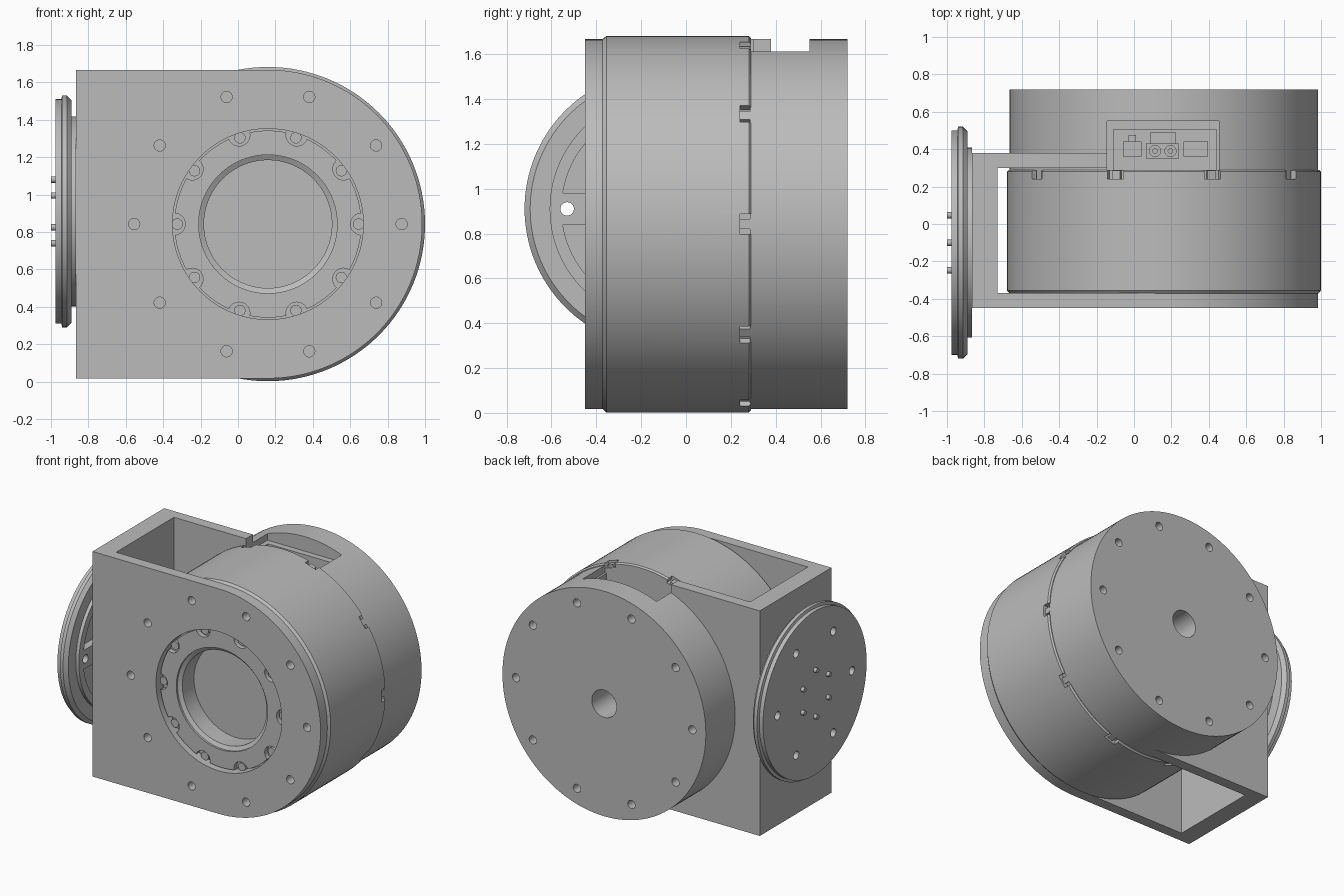
import bpy, bmesh
from math import sin, cos, tau, radians, asin

if "Cube" in bpy.data.objects:
    bpy.data.objects.remove(bpy.data.objects["Cube"])

grey = bpy.data.materials.new("housing_grey")
grey.use_nodes = True
colour = (0.5, 0.5, 0.5, 1)
grey.diffuse_color = colour
grey.node_tree.nodes["Principled BSDF"].inputs["Base Color"].default_value = colour

CX, CZ = 0.16, 0.842          # main axis, running along y
FY, FZ = -0.10, 0.91          # flange axis, running along x
R_CASE, R_DRUM = 0.825, 0.84
MAIN, SIDE = (CX, CZ), (FY, FZ)
TEN = [i * tau / 10 for i in range(10)]
SIX = [i * tau / 6 for i in range(6)]


def polar(centre, r, a):
    return centre[0] + r * cos(a), centre[1] + r * sin(a)


def circle(centre, r, n=96):
    return [polar(centre, r, i * tau / n) for i in range(n)]


def rect(x0, x1, y0, y1):
    return [(x0, y0), (x1, y0), (x1, y1), (x0, y1)]


def skin(bm, axis, rings):
    """Bridge 2D outlines placed along an axis and cap both ends."""
    place = {"X": lambda p, h: (h, p[0], p[1]),
             "Y": lambda p, h: (p[0], h, p[1]),
             "Z": lambda p, h: (p[0], p[1], h)}[axis]
    loops = [[bm.verts.new(place(p, h)) for p in pts] for pts, h in rings]
    n = len(loops[0])
    for a, b in zip(loops, loops[1:]):
        for i in range(n):
            j = (i + 1) % n
            bm.faces.new((a[i], a[j], b[j], b[i]))
    bm.faces.new(loops[0])
    bm.faces.new(loops[-1])


def prism(bm, axis, pts, h0, h1):
    skin(bm, axis, [(pts, h0), (pts, h1)])


def lathe(bm, axis, centre, profile, n=128):
    skin(bm, axis, [(circle(centre, r, n), h) for r, h in profile])


def finish(name, bm):
    bmesh.ops.recalc_face_normals(bm, faces=bm.faces)
    mesh = bpy.data.meshes.new(name)
    bm.to_mesh(mesh)
    bm.free()
    mesh.materials.append(grey)
    obj = bpy.data.objects.new(name, mesh)
    bpy.context.collection.objects.link(obj)
    return obj


def cut(obj, bm):
    """Subtract the cutter mesh and bake the result."""
    cutter = finish("cutter", bm)
    cutter.hide_render = True
    mod = obj.modifiers.new("cut", "BOOLEAN")
    mod.operation, mod.solver, mod.object = "DIFFERENCE", "EXACT", cutter
    graph = bpy.context.evaluated_depsgraph_get()
    baked = bpy.data.meshes.new_from_object(obj.evaluated_get(graph))
    obj.modifiers.clear()
    obj.data = baked
    bpy.data.objects.remove(cutter)


def slab(r, a, half, depth):
    """Rectangle across a radius of the main axis."""
    out = []
    for d, t in ((0, -half), (depth, -half), (depth, half), (0, half)):
        x, z = polar(MAIN, r + d, a)
        out.append((x - t * sin(a), z + t * cos(a)))
    return out


# Front plate: square on one side, half round on the other
bm = bmesh.new()
left, low, high = -0.865, CZ - R_CASE, CZ + R_CASE
arc = [polar(MAIN, R_CASE, radians(-90 + 180 * i / 64)) for i in range(65)]
prism(bm, "Y", [(left, low)] + arc + [(left, high)], -0.45, -0.37)
front_plate = finish("front_plate", bm)
bm = bmesh.new()
prism(bm, "Y", circle(MAIN, 0.51), -0.5, -0.3)
for a in TEN:
    prism(bm, "Y", circle(polar(MAIN, 0.715, a), 0.03, 24), -0.5, -0.36)
cut(front_plate, bm)

# Side wall joining the two plates
bm = bmesh.new()
prism(bm, "Z", rect(left, -0.73, -0.37, 0.30), low, high)
finish("side_wall", bm)


def socket():
    """Stepped recess for the connectors."""
    b = bmesh.new()
    small, big = rect(-0.11, 0.44, 0.26, 0.505), rect(-0.145, 0.455, 0.25, 0.55)
    skin(b, "Z", [(small, 1.38), (small, 1.56), (big, 1.56), (big, 1.8)])
    return b


# Rear plate and rear housing
bm = bmesh.new()
prism(bm, "Y", rect(left, CX, low, high), 0.30, 0.38)
rear_plate = finish("rear_plate", bm)
cut(rear_plate, socket())

bm = bmesh.new()
lathe(bm, "Y", MAIN, [(R_CASE, 0.285), (R_CASE, 0.72)])
rear_housing = finish("rear_housing", bm)
cut(rear_housing, socket())
bm = bmesh.new()
prism(bm, "Y", circle(MAIN, 0.1, 48), 0.5, 0.8)
for a in TEN:
    prism(bm, "Y", circle(polar(MAIN, 0.715, a), 0.03, 24), 0.64, 0.8)
cut(rear_housing, bm)

# Motor drum with raised front ring, bore and edge slots
bm = bmesh.new()
lathe(bm, "Y", MAIN, [(0.5, -0.415), (0.5, -0.372), (0.825, -0.372),
                      (R_DRUM, -0.355), (R_DRUM, 0.28), (0.83, 0.29)])
drum = finish("motor_drum", bm)
bm = bmesh.new()
lathe(bm, "Y", MAIN, [(0.37, -0.5), (0.37, -0.40), (0.342, -0.385), (0.342, -0.25)])
for a in TEN:
    prism(bm, "Y", circle(polar(MAIN, 0.5, a), 0.058, 32), -0.5, -0.38)
    prism(bm, "Y", slab(0.805, a, 0.045, 0.1), 0.24, 0.35)
cut(drum, bm)

# Ring screws and slot tabs
bm = bmesh.new()
for a in TEN:
    prism(bm, "Y", circle(polar(MAIN, 0.485, a), 0.03, 24), -0.40, -0.37)
ring_screws = finish("ring_screws", bm)
bm = bmesh.new()
for a in TEN:
    prism(bm, "Y", slab(0.79, a, 0.022, 0.035), 0.235, 0.286)
finish("slot_tabs", bm)

# Connectors in the recess
bm = bmesh.new()
for x0, x1, y0, y1, top in ((-0.06, 0.04, 0.36, 0.44, 1.50),
                            (0.265, 0.395, 0.36, 0.44, 1.50),
                            (-0.03, 0.01, 0.44, 0.475, 1.46),
                            (0.085, 0.225, 0.43, 0.49, 1.44)):
    prism(bm, "Z", rect(x0, x1, y0, y1), 1.37, top)
finish("connector_blocks", bm)
bm = bmesh.new()
prism(bm, "Z", rect(0.065, 0.24, 0.35, 0.43), 1.37, 1.52)
power = finish("power_connector", bm)
bm = bmesh.new()
for x in (0.112, 0.195):
    prism(bm, "Z", circle((x, 0.39), 0.03, 24), 1.46, 1.6)
cut(power, bm)
bm = bmesh.new()
for x in (0.112, 0.195):
    prism(bm, "Z", circle((x, 0.39), 0.015, 16), 1.45, 1.51)
finish("power_pins", bm)

# Side flange with bolt holes and pockets between spokes
bm = bmesh.new()
lathe(bm, "X", SIDE, [(0.60, -0.975), (0.60, -0.945), (0.62, -0.94), (0.62, -0.915),
                      (0.595, -0.89), (0.508, -0.89), (0.508, -0.865)])
flange = finish("side_flange", bm)
bm = bmesh.new()
for a in SIX:
    prism(bm, "X", circle(polar(SIDE, 0.43, a), 0.03, 24), -1.1, -0.8)
    pocket = []
    for r, way in ((0.2, 1), (0.455, -1)):
        spread = tau / 12 - asin(0.07 / r)
        pocket += [polar(SIDE, r, a + tau / 12 + way * spread * (1 - i / 6))
                   for i in range(13)]
    prism(bm, "X", pocket, -0.92, -0.8)
cut(flange, bm)

# Small studs on the flange face
bm = bmesh.new()
for a in SIX:
    prism(bm, "X", circle(polar(SIDE, 0.17, a + tau / 12), 0.017, 20), -1.0, -0.97)
finish("flange_studs", bm)

# Smooth the round surfaces, keep edges sharp
bpy.ops.object.select_all(action="DESELECT")
for obj in bpy.context.collection.objects:
    if obj.type == "MESH" and grey.name in obj.data.materials:
        obj.select_set(True)
        bpy.context.view_layer.objects.active = obj
bpy.ops.object.shade_smooth_by_angle(angle=radians(25))
